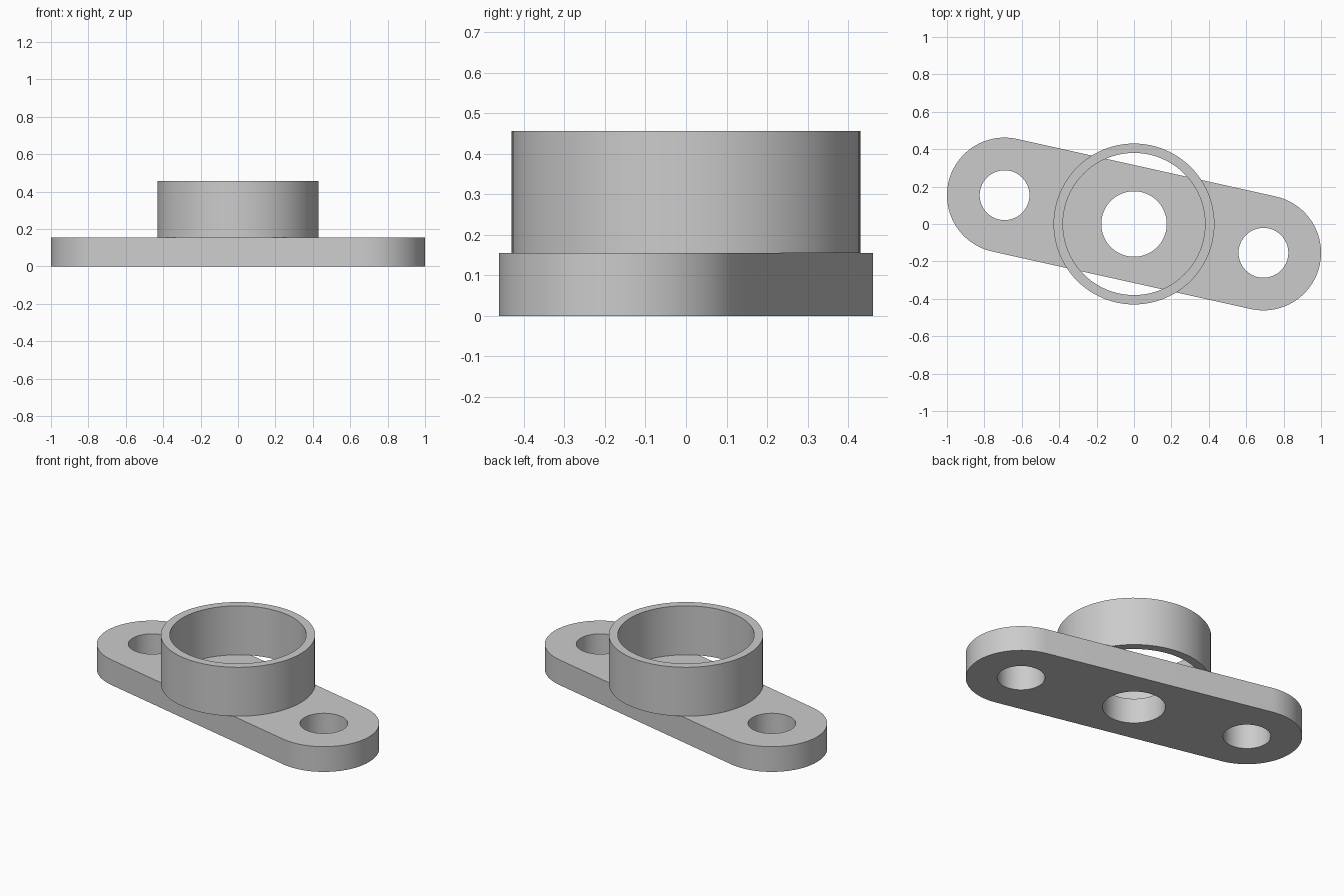
import bpy, bmesh
from math import cos, sin, pi, atan2, hypot

if "Cube" in bpy.data.objects:
    bpy.data.objects.remove(bpy.data.objects["Cube"])

grey = bpy.data.materials.new("plain_grey")
grey.use_nodes = True
colour = (0.6, 0.6, 0.6, 1)
grey.diffuse_color = colour
grey.node_tree.nodes["Principled BSDF"].inputs["Base Color"].default_value = colour


def arc(cx, cy, r, start=0.0, sweep=2 * pi, steps=96):
    """Points along an arc; a full sweep leaves out the repeated last point."""
    count = steps if sweep >= 2 * pi else steps + 1
    return [(cx + r * cos(start + sweep * i / steps),
             cy + r * sin(start + sweep * i / steps)) for i in range(count)]


def extruded(name, loops, z0, z1):
    """Fill an outline with holes and extrude it from z0 to z1."""
    curve = bpy.data.curves.new(name, "CURVE")
    curve.dimensions = "2D"
    curve.fill_mode = "BOTH"
    curve.extrude = (z1 - z0) / 2
    for loop in loops:
        spline = curve.splines.new("POLY")
        spline.points.add(len(loop) - 1)
        for point, (x, y) in zip(spline.points, loop):
            point.co = (x, y, 0, 1)
        spline.use_cyclic_u = True
    obj = bpy.data.objects.new(name, curve)
    bpy.context.collection.objects.link(obj)
    bpy.ops.object.select_all(action="DESELECT")
    obj.select_set(True)
    bpy.context.view_layer.objects.active = obj
    bpy.ops.object.convert(target="MESH")
    obj = bpy.context.object

    # Weld caps to walls and put the part at its height
    bm = bmesh.new()
    bm.from_mesh(obj.data)
    bmesh.ops.remove_doubles(bm, verts=bm.verts, dist=1e-4)
    bmesh.ops.translate(bm, verts=bm.verts, vec=(0, 0, (z0 + z1) / 2))
    bmesh.ops.recalc_face_normals(bm, faces=bm.faces)
    bm.to_mesh(obj.data)
    bm.free()
    obj.data.materials.clear()
    obj.data.materials.append(grey)
    bpy.ops.object.shade_smooth_by_angle(angle=pi / 6)
    return obj


END_X, END_Y, END_R = 0.692, -0.154, 0.308
PLATE_TOP, RING_TOP = 0.155, 0.456
tilt = atan2(END_Y, END_X)

# Slanted plate with rounded ends, a centre bore and two bolt holes
outline = (arc(END_X, END_Y, END_R, tilt - pi / 2, pi, 48)
           + arc(-END_X, -END_Y, END_R, tilt + pi / 2, pi, 48))
holes = [arc(0, 0, 0.175)] + [arc(s * END_X, s * END_Y, 0.133) for s in (-1, 1)]
extruded("flange_plate", [outline] + holes, 0, PLATE_TOP)

# Open collar standing on the plate, overhanging its long sides
extruded("collar_ring", [arc(0, 0, 0.43), arc(0, 0, 0.38)], PLATE_TOP, RING_TOP)
